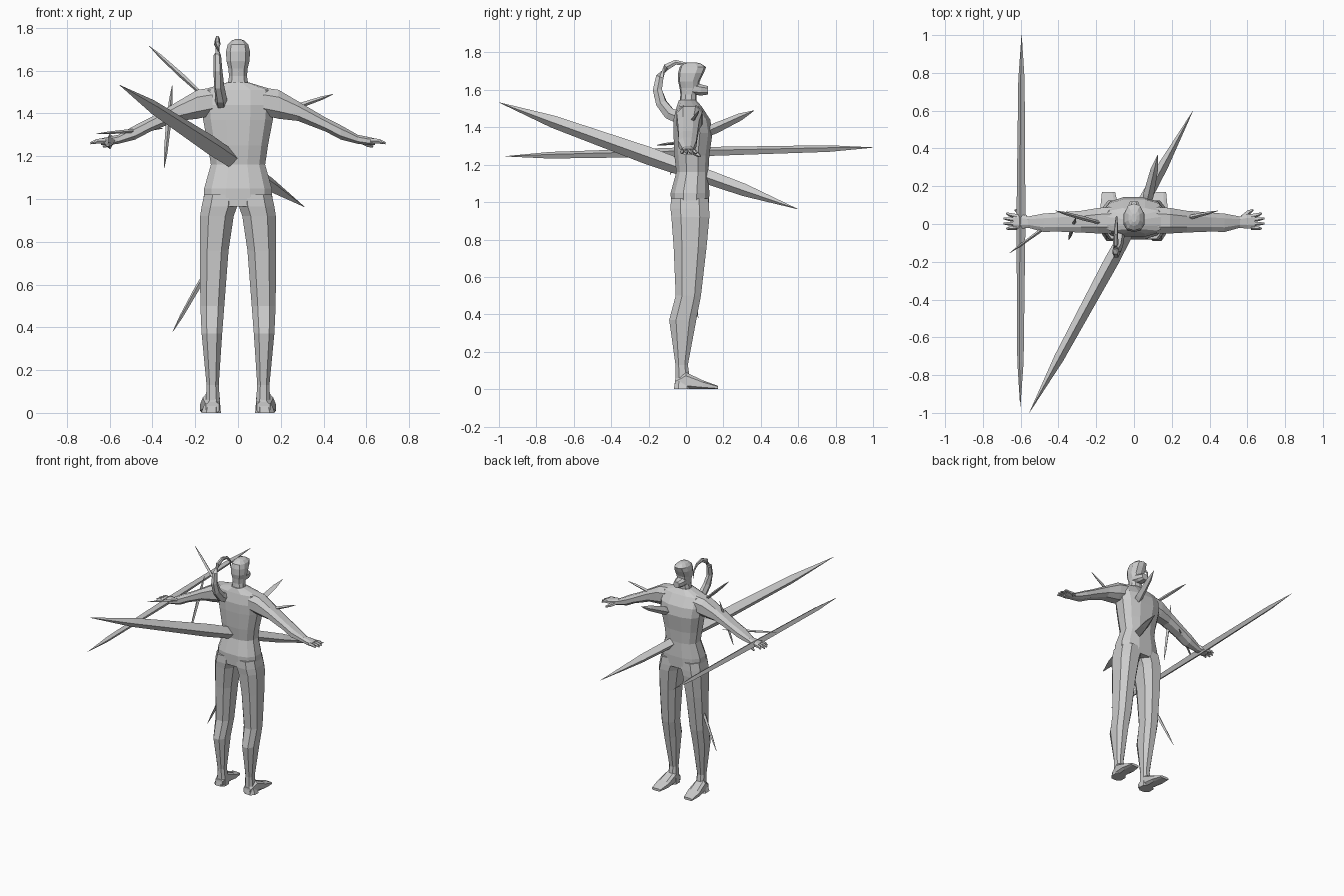
import bpy, bmesh, math
from mathutils import Vector

grey = bpy.data.materials.new("plain grey")
grey.diffuse_color = (0.6, 0.6, 0.6, 1)


def skin(name, rings, mirror=False):
    """Bridge equal-length rings of points into a capped flat-shaded tube."""
    bm = bmesh.new()
    loops = [[bm.verts.new(p) for p in ring] for ring in rings]
    n = len(loops[0])
    for a, b in zip(loops, loops[1:]):
        for i in range(n):
            j = (i + 1) % n
            bm.faces.new((a[i], a[j], b[j], b[i]))
    bm.faces.new(loops[0][::-1])
    bm.faces.new(loops[-1])
    bmesh.ops.recalc_face_normals(bm, faces=bm.faces)
    me = bpy.data.meshes.new(name)
    bm.to_mesh(me)
    bm.free()
    me.materials.append(grey)
    ob = bpy.data.objects.new(name, me)
    bpy.context.collection.objects.link(ob)
    if mirror:
        ob.modifiers.new("mirror", "MIRROR").use_mirror_merge = False
    return ob


def loft(name, axis, sections, n=8, power=0.8, mirror=False):
    """Sections: (position on axis, u0, u1, v0, v1) extents of a rounded outline."""
    rings = []
    for t, u0, u1, v0, v1 in sections:
        ring = []
        for i in range(n):
            a = 2 * math.pi * (i + 0.5) / n
            k = math.cos(math.pi / n)
            c, s = math.cos(a) / k, math.sin(a) / k
            c = math.copysign(min(1, abs(c)) ** power, c)
            s = math.copysign(min(1, abs(s)) ** power, s)
            u = (u0 + u1) / 2 + c * (u1 - u0) / 2
            v = (v0 + v1) / 2 + s * (v1 - v0) / 2
            ring.append({"z": (u, v, t), "x": (t, u, v), "y": (u, t, v)}[axis])
        rings.append(ring)
    return skin(name, rings, mirror)


def tube(name, pts, radii, n=4, squash=1.0, turn=0.0, mirror=False):
    """Tapered polygon tube along a path; squash scales its sideways width."""
    pts = [Vector(p) for p in pts]
    rings = []
    for i, (p, r) in enumerate(zip(pts, radii)):
        d = (pts[min(i + 1, len(pts) - 1)] - pts[max(i - 1, 0)]).normalized()
        ref = Vector((0, 0, 1)) if abs(d.z) < 0.9 else Vector((0, 1, 0))
        side = d.cross(ref).normalized()
        up = side.cross(d)
        rings.append([p + side * (math.cos(a) * r * squash) + up * (math.sin(a) * r)
                      for a in (turn + 2 * math.pi * k / n for k in range(n))])
    return skin(name, rings, mirror)


def spike(name, a, b, r, squash=1.0, shoulder=0.18, turn=0.0):
    """Straight shaft pointed at both ends."""
    a, b = Vector(a), Vector(b)
    tube(name, [a.lerp(b, t) for t in (0, shoulder, 0.5, 1 - shoulder, 1)],
         [0.001, r * 0.7, r, r * 0.7, 0.001], 4, squash, turn)


# torso
torso = [(0.965, 0.163, -0.08, 0.122), (1.05, 0.158, -0.082, 0.125),
         (1.16, 0.127, -0.052, 0.12), (1.25, 0.14, -0.062, 0.125),
         (1.37, 0.163, -0.067, 0.142), (1.44, 0.17, -0.067, 0.13),
         (1.51, 0.165, -0.05, 0.085), (1.545, 0.05, -0.038, 0.055)]
loft("torso", "z", [(z, -w, w, a, b) for z, w, a, b in torso], 12)

# neck and skull with sunken face
head = [(1.52, 0.05, -0.035, 0.055), (1.575, 0.042, -0.03, 0.057),
        (1.61, 0.045, -0.034, 0.07), (1.645, 0.054, -0.042, 0.073),
        (1.69, 0.056, -0.042, 0.095), (1.722, 0.048, -0.034, 0.108),
        (1.74, 0.03, -0.01, 0.08), (1.747, 0.012, 0.01, 0.055)]
loft("head", "z", [(z, -w, w, a, b) for z, w, a, b in head], 10, 0.9)
loft("jaw", "y", [(0.03, -0.044, 0.044, 1.575, 1.64), (0.08, -0.036, 0.036, 1.57, 1.63),
                  (0.118, -0.022, 0.022, 1.575, 1.62)], 8)

# legs and feet
loft("leg", "z", [(1.02, 0.0, 0.158, -0.08, 0.12), (0.965, 0.004, 0.17, -0.083, 0.124),
                  (0.92, 0.02, 0.177, -0.078, 0.125), (0.76, 0.044, 0.178, -0.066, 0.11),
                  (0.5, 0.064, 0.176, -0.055, 0.08), (0.37, 0.074, 0.17, -0.09, 0.055),
                  (0.13, 0.09, 0.147, -0.056, 0.01), (0.06, 0.085, 0.15, -0.056, 0.02),
                  (0.0, 0.08, 0.172, -0.065, 0.03)], 8, mirror=True)
loft("foot", "y", [(-0.06, 0.088, 0.15, 0, 0.05), (0.0, 0.085, 0.165, 0, 0.09),
                   (0.09, 0.083, 0.178, 0, 0.047), (0.17, 0.1, 0.17, 0, 0.018)],
     8, 0.6, True)

# arms with palm
loft("arm", "x", [(0.12, -0.05, 0.09, 1.39, 1.52), (0.19, -0.05, 0.085, 1.375, 1.51),
                  (0.28, -0.045, 0.07, 1.365, 1.457), (0.41, -0.04, 0.06, 1.315, 1.38),
                  (0.48, -0.042, 0.055, 1.278, 1.345), (0.56, -0.02, 0.04, 1.258, 1.3),
                  (0.6, -0.025, 0.052, 1.253, 1.292), (0.64, -0.025, 0.05, 1.253, 1.283)],
     8, mirror=True)
# fingers and thumb
for i in range(4):
    y = -0.018 + i * 0.02
    reach = 0.675 if i in (0, 3) else 0.69
    tube("finger", [(0.62, y, 1.272), (0.66, y * 1.2, 1.27), (reach, y * 1.35, 1.26)],
         [0.013, 0.011, 0.005], 5, mirror=True)
tube("thumb", [(0.575, 0.035, 1.272), (0.605, 0.062, 1.255), (0.63, 0.075, 1.245)],
     [0.015, 0.013, 0.006], 5, mirror=True)

# hooked horn rising from the shoulder blade
horn = [(-0.078, -0.03, 1.45), (-0.08, -0.09, 1.475), (-0.088, -0.132, 1.53),
        (-0.094, -0.153, 1.6), (-0.097, -0.14, 1.67), (-0.097, -0.105, 1.722),
        (-0.096, -0.055, 1.748), (-0.094, 0.0, 1.737), (-0.092, 0.035, 1.7),
        (-0.09, 0.042, 1.64)]
tube("horn", horn, [0.04, 0.036, 0.032, 0.028, 0.024, 0.02, 0.015, 0.011, 0.007, 0.001],
     6, 0.75)

# great spike through the torso and the spear in the hand
spike("great_spike", (-0.553, -0.997, 1.532), (0.311, 0.597, 0.963), 0.048, 0.8)
spike("hand_spear", (-0.602, -0.965, 1.245), (-0.595, 1.0, 1.292), 0.026, 0.95, 0.12, 0.25)

# small spikes stuck in the body
small = [((-0.415, 0.07, 1.715), (-0.12, -0.01, 1.445), 0.012),
         ((-0.308, 0.035, 1.53), (-0.345, -0.085, 1.145), 0.012),
         ((0.445, 0.07, 1.49), (0.14, 0.0, 1.385), 0.012),
         ((0.125, 0.365, 1.49), (0.03, -0.05, 1.3), 0.028),
         ((-0.66, -0.155, 1.305), (-0.35, 0.07, 1.33), 0.009),
         ((-0.305, 0.065, 0.38), (-0.08, 0.0, 0.78), 0.012)]
for a, b, r in small:
    spike("small_spike", a, b, r)
